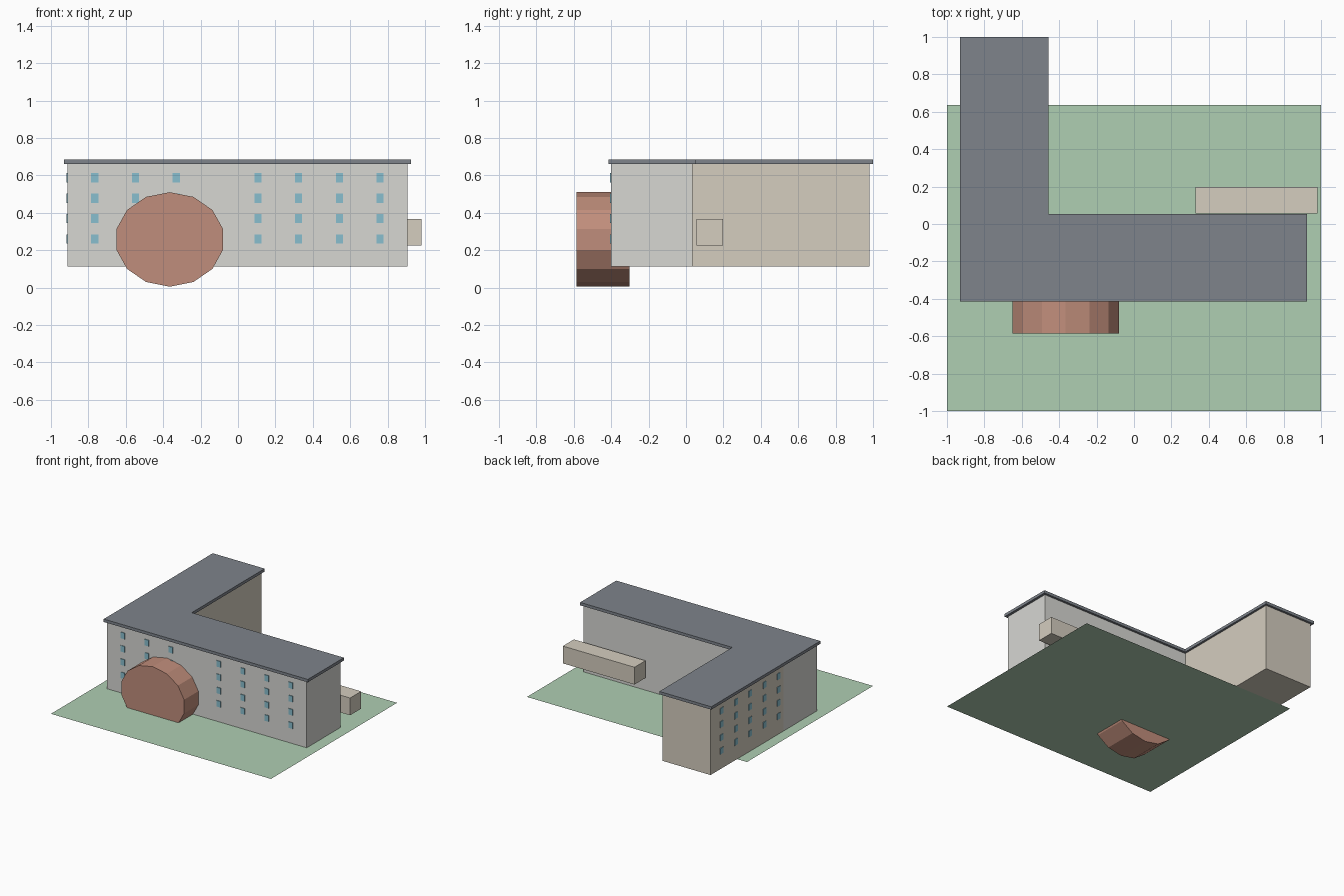
import bpy
import bmesh
import math

if "Cube" in bpy.data.objects:
    bpy.data.objects.remove(bpy.data.objects["Cube"])


def material(name, rgb):
    m = bpy.data.materials.new(name)
    m.diffuse_color = (*rgb, 1.0)
    m.use_nodes = True
    m.node_tree.nodes["Principled BSDF"].inputs["Base Color"].default_value = m.diffuse_color
    return m


WALL = material("pale_wall", (0.68, 0.68, 0.65))
BEIGE = material("beige_wall", (0.66, 0.61, 0.52))
ROOF = material("slate_roof", (0.21, 0.23, 0.26))
GLASS = material("window_blue", (0.25, 0.52, 0.62))
BRICK = material("terracotta", (0.53, 0.27, 0.20))
GRASS = material("grass", (0.43, 0.62, 0.45))


def finish(name, bm, mat):
    bmesh.ops.recalc_face_normals(bm, faces=bm.faces[:])
    mesh = bpy.data.meshes.new(name)
    bm.to_mesh(mesh)
    bm.free()
    mesh.materials.append(mat)
    obj = bpy.data.objects.new(name, mesh)
    bpy.context.collection.objects.link(obj)
    return obj


def add_box(bm, x0, x1, y0, y1, z0, z1):
    for v in bmesh.ops.create_cube(bm, size=1)["verts"]:
        v.co = (x1 if v.co.x > 0 else x0,
                y1 if v.co.y > 0 else y0,
                z1 if v.co.z > 0 else z0)


def box(name, mat, *bounds):
    bm = bmesh.new()
    add_box(bm, *bounds)
    return finish(name, bm, mat)


def prism(name, mat, points, offset):
    bm = bmesh.new()
    face = bm.faces.new([bm.verts.new(p) for p in points])
    ext = bmesh.ops.extrude_face_region(bm, geom=[face], use_keep_orig=True)
    moved = [g for g in ext["geom"] if isinstance(g, bmesh.types.BMVert)]
    bmesh.ops.translate(bm, verts=moved, vec=offset)
    return finish(name, bm, mat)


# lawn: a single flat sheet
BASE, EAVES, TOP = 0.112, 0.661, 0.685
bm = bmesh.new()
bm.faces.new([bm.verts.new((x, y, BASE - 0.001)) for x, y in
              ((-1, -1), (1, -1), (1, 0.637), (-1, 0.637))])
finish("lawn", bm, GRASS)

# building wings and the raised rear block
box("front_wing", WALL, -0.911, 0.905, -0.40, 0.035, BASE, EAVES)
box("rear_wing", BEIGE, -0.911, -0.475, 0.035, 0.982, BASE, EAVES)
box("rear_block", BEIGE, 0.329, 0.98, 0.056, 0.199, 0.225, 0.367)

# L-shaped roof slab
outline = ((-0.93, -0.415), (0.925, -0.415), (0.925, 0.053),
           (-0.458, 0.053), (-0.458, 1.0), (-0.93, 1.0))
prism("roof", ROOF, [(x, y, EAVES) for x, y in outline], (0, 0, TOP - EAVES))

# fourteen-sided oval drum on the front
N = 14
ring = [(-0.365 + 0.292 * math.sin(2 * math.pi * i / N), -0.585,
         0.2575 + 0.2525 * math.cos(2 * math.pi * i / N)) for i in range(N)]
prism("entrance_drum", BRICK, ring, (0, 0.283, 0))

# window grids
ROWS = [0.26 + 0.1093 * r for r in range(4)]
HW, HH, OUT = 0.019, 0.025, 0.005
bm = bmesh.new()
for col in range(8):
    if col == 3:
        continue
    x = -0.766 + 0.218 * col
    for z in ROWS:
        add_box(bm, x - HW, x + HW, -0.40 - OUT, -0.397, z - HH, z + HH)
finish("front_windows", bm, GLASS)

bm = bmesh.new()
for col in range(5):
    y = 0.10 + 0.185 * col
    for z in ROWS:
        add_box(bm, -0.911 - OUT, -0.908, y - HW, y + HW, z - HH, z + HH)
finish("side_windows", bm, GLASS)
